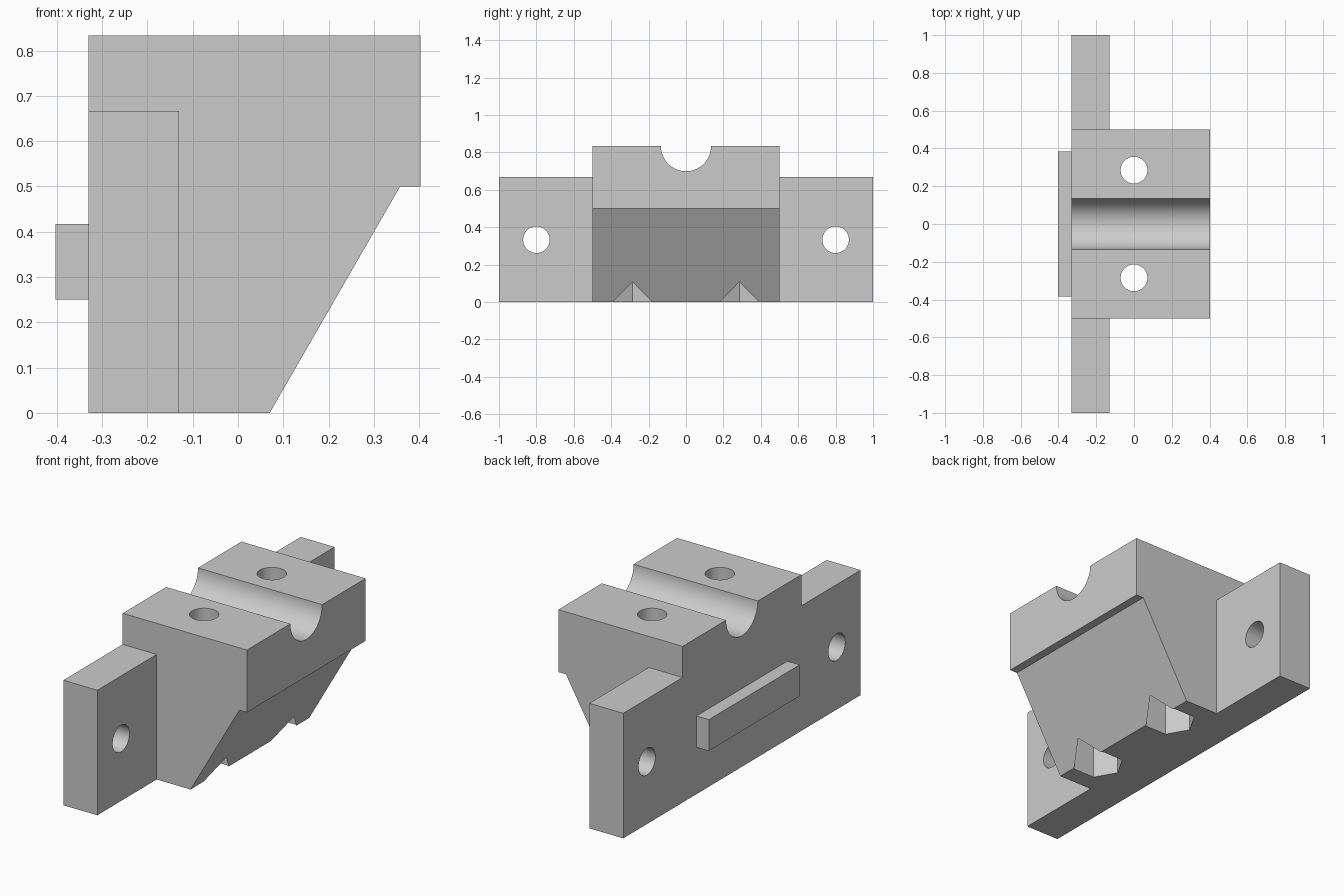
import bpy
import bmesh
import math
from mathutils import Matrix

cube = bpy.data.objects.get("Cube")
if cube:
    bpy.data.objects.remove(cube, do_unlink=True)

COLOUR = (0.6, 0.6, 0.6, 1)
grey = bpy.data.materials.new("plain grey")
grey.use_nodes = True
grey.diffuse_color = COLOUR
grey.node_tree.nodes["Principled BSDF"].inputs["Base Color"].default_value = COLOUR


def finish(name, bm):
    bmesh.ops.recalc_face_normals(bm, faces=bm.faces)
    mesh = bpy.data.meshes.new(name)
    bm.to_mesh(mesh)
    bm.free()
    mesh.materials.append(grey)
    obj = bpy.data.objects.new(name, mesh)
    bpy.context.collection.objects.link(obj)
    return obj


def box(name, x, y, z):
    bm = bmesh.new()
    bmesh.ops.create_cube(bm, size=1)
    for v in bm.verts:
        v.co = [lo + (c + 0.5) * (hi - lo) for c, (lo, hi) in zip(v.co, (x, y, z))]
    return finish(name, bm)


def rod(name, centre, radius, depth, axis="Z", sides=64):
    bm = bmesh.new()
    turn = Matrix.Rotation(math.pi / 2, 4, "Y") if axis == "X" else Matrix()
    bmesh.ops.create_cone(bm, cap_ends=True, segments=sides, radius1=radius,
                          radius2=radius, depth=depth,
                          matrix=Matrix.Translation(centre) @ turn)
    return finish(name, bm)


def combine(target, tool, operation):
    """Apply a boolean and discard the helper."""
    tool.hide_render = True
    mod = target.modifiers.new(tool.name, "BOOLEAN")
    mod.operation = operation
    mod.solver = "EXACT"
    mod.object = tool
    bpy.context.view_layer.objects.active = target
    bpy.ops.object.modifier_apply(modifier=mod.name)
    bpy.data.objects.remove(tool, do_unlink=True)


BACK, TOP = -0.33, 0.833

# Clamp block: side profile with a sloped underside, extruded across
profile = [(BACK, 0), (0.07, 0), (0.358, 0.5), (0.403, 0.5), (0.403, TOP), (BACK, TOP)]
bm = bmesh.new()
face = bm.faces.new([bm.verts.new((x, -0.5, z)) for x, z in profile])
swept = bmesh.ops.extrude_face_region(bm, geom=[face])["geom"]
bmesh.ops.translate(bm, vec=(0, 1, 0),
                    verts=[g for g in swept if isinstance(g, bmesh.types.BMVert)])
bracket = finish("mounting_bracket", bm)

# Mounting plate and locating ridge
combine(bracket, box("plate", (BACK, -0.13), (-1, 1), (0, 0.667)), "UNION")
combine(bracket, box("ridge", (-0.403, BACK), (-0.383, 0.383), (0.25, 0.417)), "UNION")

# Half-round groove for the shaft
combine(bracket, rod("groove", (0, 0, TOP), 0.134, 2, "X"), "DIFFERENCE")

# Screw holes and hexagonal nut pockets on both sides
for side in (-1, 1):
    y = side * 0.285
    combine(bracket, rod("clamp_hole", (0, y, 0.4), 0.071, 2), "DIFFERENCE")
    nut = rod("nut_pocket", (0, 0, 0), 0.131, 0.6, sides=6)
    # Point one corner of the hexagon forward along x
    first = max(nut.data.vertices, key=lambda v: v.co.x).co
    nut.data.transform(Matrix.Rotation(-math.atan2(first.y, first.x), 4, "Z"))
    nut.data.transform(Matrix.Translation((0, y, 0)))
    combine(bracket, nut, "DIFFERENCE")
    combine(bracket, rod("plate_hole", (-0.23, side * 0.8, 0.333), 0.071, 1, "X"), "DIFFERENCE")

# Smooth the round walls, keep the corners crisp
bpy.ops.object.select_all(action="DESELECT")
bracket.select_set(True)
bpy.context.view_layer.objects.active = bracket
bpy.ops.object.shade_smooth_by_angle(angle=math.radians(30))
